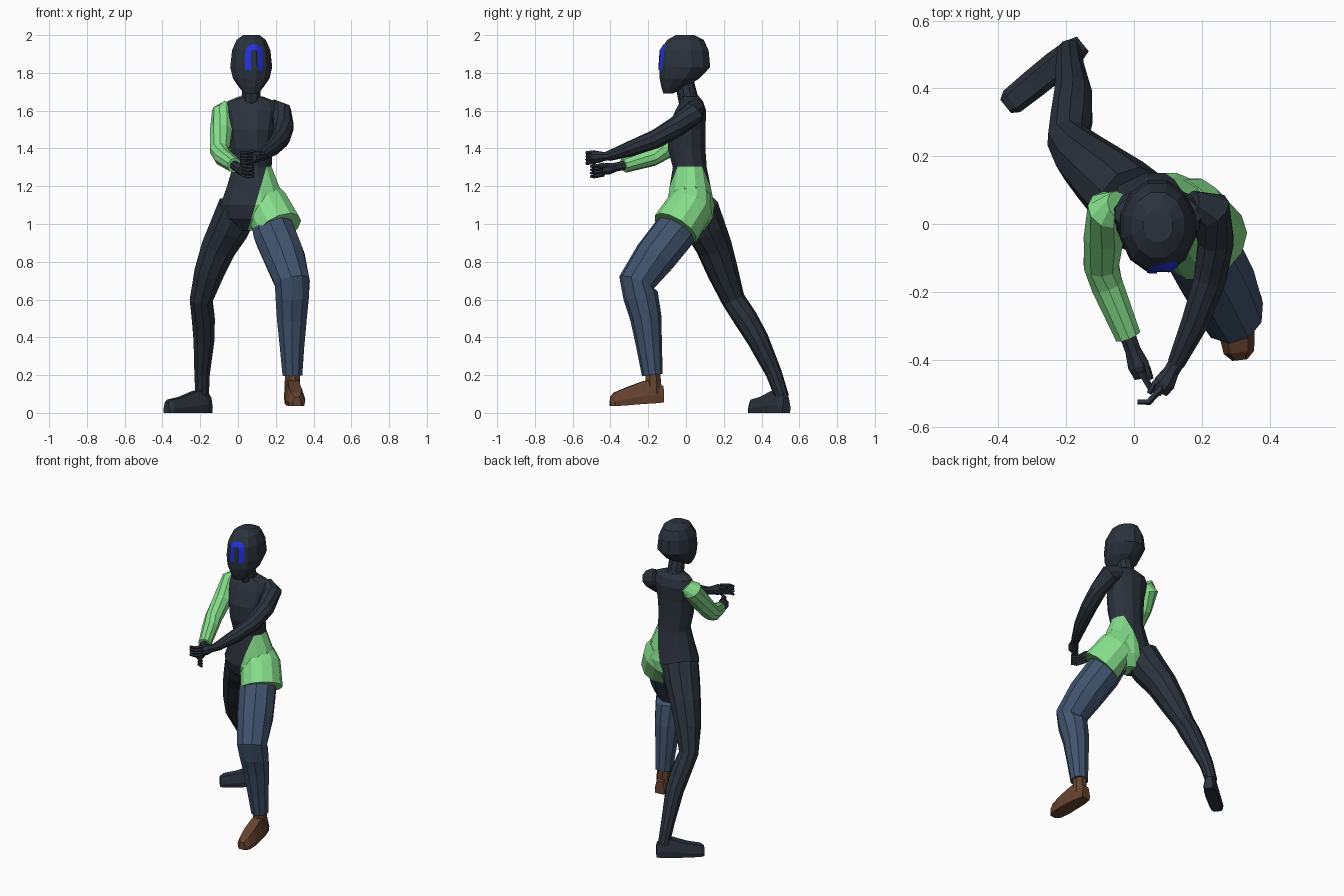
import bpy, bmesh, math
from mathutils import Vector
from mathutils.bvhtree import BVHTree


def material(name, rgb):
    m = bpy.data.materials.new(name)
    m.diffuse_color = (*rgb, 1)
    return m


DARK = material("dark slate", (0.024, 0.032, 0.046))
GREEN = material("light green", (0.24, 0.74, 0.26))
DENIM = material("denim blue", (0.052, 0.088, 0.155))
BROWN = material("brown leather", (0.13, 0.055, 0.028))
BLUE = material("bright blue", (0.016, 0.03, 0.72))


def finish(name, bm, *mats):
    bmesh.ops.recalc_face_normals(bm, faces=bm.faces[:])
    me = bpy.data.meshes.new(name)
    bm.to_mesh(me)
    bm.free()
    for m in mats:
        me.materials.append(m)
    ob = bpy.data.objects.new(name, me)
    bpy.context.collection.objects.link(ob)
    return ob


def loft(rings, bm=None):
    """Skin a list of equal-length point rings and cap both ends."""
    bm = bm or bmesh.new()
    vs = [[bm.verts.new(p) for p in r] for r in rings]
    n = len(vs[0])
    for a, b in zip(vs, vs[1:]):
        for i in range(n):
            j = (i + 1) % n
            bm.faces.new((a[i], a[j], b[j], b[i]))
    bm.faces.new(vs[0])
    bm.faces.new(vs[-1])
    return bm


def tube(pts, ref, n=10, bm=None):
    """Limb through (x, y, z, radius) points, rings square to the path."""
    ref, c, rings = Vector(ref), [Vector(p[:3]) for p in pts], []
    for i, p in enumerate(pts):
        a, b = c[max(i - 1, 0)], c[min(i + 1, len(c) - 1)]
        t = (b - a).normalized()
        u = t.cross(ref).normalized()
        v = u.cross(t)
        rings.append([c[i] + p[3] * (u * math.cos(k) + v * math.sin(k))
                      for k in (math.tau * (q + 0.5) / n for q in range(n))])
    return loft(rings, bm)


def stack(rows, n=12):
    """Body of level ellipses: (z, centre x, centre y, radius x, radius y)."""
    return loft([[(cx + rx * math.cos(k), cy + ry * math.sin(k), z)
                  for k in (math.tau * (q + 0.5) / n for q in range(n))]
                 for z, cx, cy, rx, ry in rows])


X, Y, Z = (1, 0, 0), (0, 1, 0), (0, 0, 1)

# Head
head = stack([(2.0, 0.07, -0.005, 0.045, 0.05), (1.975, 0.07, -0.003, 0.08, 0.1),
              (1.92, 0.07, -0.008, 0.105, 0.132), (1.83, 0.07, -0.007, 0.115, 0.14),
              (1.77, 0.07, -0.035, 0.1, 0.108), (1.725, 0.07, -0.065, 0.068, 0.068),
              (1.69, 0.07, -0.095, 0.038, 0.025)])
surface = BVHTree.FromBMesh(head)
finish("head", head, DARK)

# Painted face arch: thin strip laid on the front of the head
cx, top, r, w = 0.085, 1.905, 0.032, 0.015
path = [(-1, 0, 1.815 + 0.015 * i) for i in range(6)]
path += [(math.cos(a), math.sin(a), top) for a in (math.pi * (1 - i / 8) for i in range(9))]
path += [(1, 0, p[2]) for p in reversed(path[:6])]
bm = bmesh.new()
last = None
for px, pz, z in path:
    pair = []
    for k in (r - w, r, r + w):
        x, zz = cx + px * k, z + pz * k
        hit = surface.ray_cast(Vector((x, -1, zz)), Vector(Y))[0]
        pair.append(bm.verts.new((x, hit.y - 0.004, zz)))
    if last:
        for i in (0, 1):
            bm.faces.new((last[i], pair[i], pair[i + 1], last[i + 1]))
    last = pair
finish("face_arch", bm, BLUE)

# Neck
finish("neck", tube([(0.07, 0.03, 1.62, 0.065), (0.07, 0.01, 1.67, 0.053),
                     (0.07, -0.01, 1.76, 0.05)], Y), DARK)

# Torso, cut along a slanted line where the green tunic begins
bm = stack([(1.675, 0.07, 0.02, 0.065, 0.05), (1.65, 0.07, 0.03, 0.13, 0.062),
            (1.6, 0.07, 0.025, 0.145, 0.085), (1.5, 0.07, 0.003, 0.127, 0.103),
            (1.4, 0.07, 0.003, 0.115, 0.103), (1.3, 0.075, 0.02, 0.107, 0.093),
            (1.2, 0.08, 0.022, 0.143, 0.112), (1.1, 0.08, 0.025, 0.18, 0.13),
            (1.03, 0.075, 0.03, 0.155, 0.115), (0.965, 0.06, 0.04, 0.06, 0.06)])
co, no = Vector((0.15, 0, 1.3)), Vector((0.24, 0, -0.07))
for c, n in ((co, no), (Vector((0, 0, 1.305)), Vector(Z))):
    bmesh.ops.bisect_plane(bm, geom=bm.verts[:] + bm.edges[:] + bm.faces[:],
                           plane_co=c, plane_no=n)
for f in bm.faces:
    m = f.calc_center_median()
    f.material_index = int((m - co).dot(no) > 0 and m.z < 1.305)
finish("torso", bm, DARK, GREEN)

# Tunic skirt around the forward thigh
finish("tunic_skirt", tube([(0.125, 0.035, 1.16, 0.1), (0.15, 0.025, 1.1, 0.123),
                            (0.215, -0.055, 0.975, 0.13)], Y, 12), GREEN)

# Legs
finish("trouser_leg", tube([(0.16, 0.02, 1.05, 0.1), (0.195, -0.07, 0.945, 0.116),
                            (0.245, -0.165, 0.825, 0.113), (0.288, -0.262, 0.69, 0.097),
                            (0.287, -0.24, 0.62, 0.093), (0.285, -0.212, 0.5, 0.083),
                            (0.286, -0.195, 0.35, 0.068), (0.288, -0.178, 0.2, 0.055)], Y), DENIM)
finish("bare_leg", tube([(0.0, 0.06, 1.08, 0.115), (-0.045, 0.1, 0.98, 0.11),
                         (-0.1, 0.148, 0.88, 0.097), (-0.152, 0.195, 0.745, 0.083),
                         (-0.195, 0.25, 0.6, 0.063), (-0.184, 0.315, 0.5, 0.064),
                         (-0.18, 0.38, 0.39, 0.058), (-0.19, 0.465, 0.21, 0.043),
                         (-0.19, 0.51, 0.08, 0.037)], Y), DARK)


def foot(name, ankle, toe, rows, mat):
    """Foot as box sections (distance, half width, bottom, top) toward toe."""
    a = Vector((*ankle, 0))
    d = (Vector((*toe, 0)) - a).normalized()
    s = Vector((-d.y, d.x, 0))
    finish(name, loft([[a + d * t + s * (w * k) + Vector((0, 0, z0 + (z1 - z0) * h))
                        for k, h in ((-0.9, 0), (-1, 0.35), (-0.6, 1),
                                     (0.6, 1), (1, 0.35), (0.9, 0))]
                       for t, w, z0, z1 in rows]), mat)


foot("shoe", (0.288, -0.175), (0.312, -0.4),
     [(-0.055, 0.034, 0.055, 0.14), (0, 0.046, 0.05, 0.18), (0.06, 0.05, 0.047, 0.165),
      (0.14, 0.054, 0.04, 0.135), (0.205, 0.045, 0.036, 0.108), (0.228, 0.022, 0.036, 0.085)], BROWN)
finish("shoe_ankle", tube([(0.288, -0.175, 0.23, 0.042), (0.288, -0.172, 0.1, 0.046)], Y, 8), BROWN)
foot("bare_foot", (-0.19, 0.5), (-0.375, 0.35),
     [(-0.05, 0.028, 0.0, 0.08), (-0.01, 0.04, 0.0, 0.125), (0.05, 0.044, 0.0, 0.115),
      (0.14, 0.043, 0.0, 0.085), (0.22, 0.04, 0.0, 0.07), (0.243, 0.025, 0.0, 0.055)], DARK)

# Arms
finish("sleeve", tube([(-0.045, 0.055, 1.62, 0.045), (-0.075, 0.042, 1.59, 0.064),
                       (-0.088, -0.03, 1.49, 0.062), (-0.097, -0.12, 1.39, 0.054),
                       (-0.08, -0.18, 1.355, 0.05), (-0.018, -0.33, 1.31, 0.04)], Z), GREEN)
finish("bare_arm", tube([(0.17, 0.055, 1.62, 0.045), (0.225, 0.042, 1.59, 0.062),
                         (0.242, -0.05, 1.515, 0.055), (0.225, -0.16, 1.45, 0.05),
                         (0.18, -0.29, 1.4, 0.042), (0.125, -0.41, 1.36, 0.027)], Z), DARK)


def hand(name, wrist, knuckle, curl):
    """Palm, four curled fingers and a thumb; curl points toward the other hand."""
    a, k, c = Vector(wrist), Vector(knuckle), Vector(curl)
    d = (k - a).normalized()
    bm = tube([(*(a - d * 0.03), 0.026), (*a.lerp(k, 0.3), 0.025),
               (*a.lerp(k, 0.7), 0.034), (*k, 0.027)], Z, 8)
    for i in range(4):
        p = k + Vector((0, 0, 0.027 - 0.018 * i))
        q = p + d * 0.035 + c * 0.015
        tube([(*(p - d * 0.015), 0.011), (*q, 0.01), (*(q + c * 0.035), 0.008)], Z, 5, bm)
    p = a.lerp(k, 0.5) + Vector((0, 0, 0.015))
    q = p + c * 0.03 + d * 0.02
    tube([(*p, 0.013), (*q, 0.011), (*(q + d * 0.035), 0.008)], Z, 5, bm)
    finish(name, bm, DARK)


hand("sleeved_hand", (-0.015, -0.34, 1.308), (0.025, -0.45, 1.285), (0.9, -0.4, 0))
hand("bare_hand", (0.125, -0.41, 1.36), (0.075, -0.495, 1.352), (-0.95, 0.0, 0))
